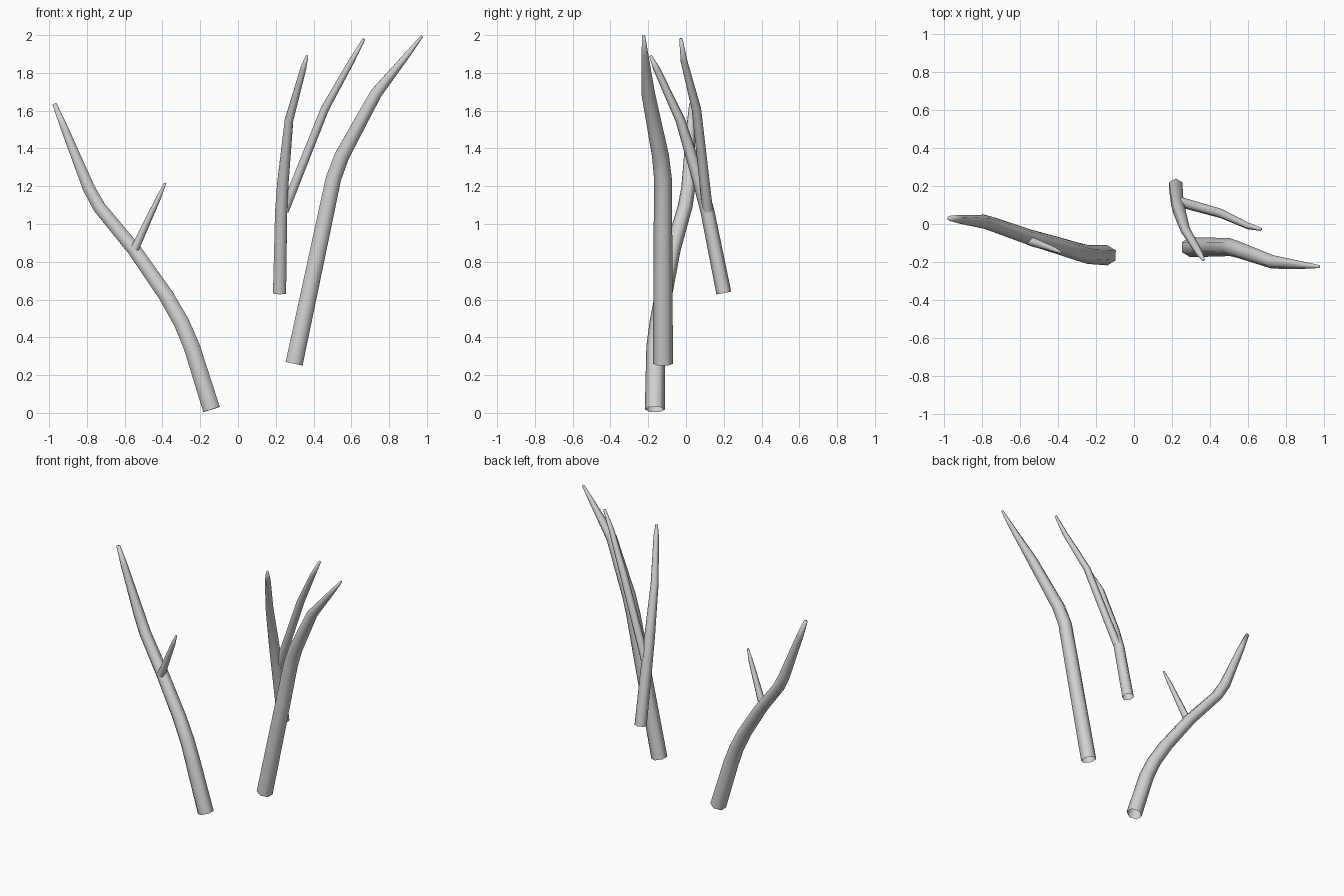
import bpy
import bmesh
import math
from mathutils import Vector

cube = bpy.data.objects.get("Cube")
if cube:
    bpy.data.objects.remove(cube, do_unlink=True)

SIDES = 6

grey = bpy.data.materials.new("pale grey bark")
grey.use_nodes = True
colour = (0.64, 0.64, 0.64, 1)
grey.diffuse_color = colour
grey.node_tree.nodes["Principled BSDF"].inputs["Base Color"].default_value = colour


def branch(name, path):
    """Sweep a tapering six-sided tube along (x, y, z, radius) points."""
    points = [Vector(p[:3]) for p in path]
    bm = bmesh.new()
    rings = []
    for i, centre in enumerate(points):
        before = points[max(i - 1, 0)]
        after = points[min(i + 1, len(points) - 1)]
        if before == centre or after == centre:
            tangent = (after - before).normalized()
        else:
            tangent = ((after - centre).normalized() + (centre - before).normalized()).normalized()
        u = Vector((0, 1, 0))
        u = (u - tangent * u.dot(tangent)).normalized()
        v = tangent.cross(u)
        ring = []
        for k in range(SIDES):
            a = math.tau * k / SIDES
            ring.append(bm.verts.new(centre + path[i][3] * (u * math.cos(a) + v * math.sin(a))))
        rings.append(ring)
    for low, high in zip(rings, rings[1:]):
        for k in range(SIDES):
            n = (k + 1) % SIDES
            bm.faces.new((low[k], low[n], high[n], high[k])).smooth = True
    # Closed tip, open cut end
    bm.faces.new(rings[-1]).smooth = True
    mesh = bpy.data.meshes.new(name)
    bm.to_mesh(mesh)
    bm.free()
    mesh.materials.append(grey)
    obj = bpy.data.objects.new(name, mesh)
    bpy.context.collection.objects.link(obj)
    return obj


# Right branch with its short twig
branch("right_branch", [
    (-0.14, -0.165, 0.018, 0.053), (-0.245, -0.16, 0.35, 0.05),
    (-0.30, -0.145, 0.48, 0.048), (-0.38, -0.12, 0.62, 0.046),
    (-0.55, -0.07, 0.865, 0.042), (-0.735, -0.005, 1.09, 0.039),
    (-0.79, 0.012, 1.19, 0.037), (-0.92, 0.025, 1.51, 0.023),
    (-0.972, 0.03, 1.637, 0.013)])
branch("right_twig", [
    (-0.547, -0.09, 0.868, 0.026), (-0.42, -0.135, 1.14, 0.015),
    (-0.386, -0.15, 1.215, 0.006)])

# Thick left branch
branch("left_branch", [
    (0.297, -0.122, 0.26, 0.053), (0.45, -0.122, 0.98, 0.049),
    (0.505, -0.122, 1.24, 0.047), (0.55, -0.135, 1.36, 0.045),
    (0.73, -0.2, 1.69, 0.036), (0.90, -0.218, 1.90, 0.018),
    (0.975, -0.224, 1.995, 0.008)])

# Rear branch forking into two shoots
branch("rear_branch", [
    (0.22, 0.2, 0.635, 0.04), (0.228, 0.115, 1.06, 0.037),
    (0.237, 0.075, 1.21, 0.035), (0.27, -0.03, 1.55, 0.026),
    (0.345, -0.155, 1.82, 0.018), (0.365, -0.188, 1.89, 0.008)])
branch("rear_shoot", [
    (0.245, 0.115, 1.07, 0.028), (0.46, 0.055, 1.61, 0.025),
    (0.60, -0.01, 1.86, 0.018), (0.667, -0.027, 1.98, 0.009)])
